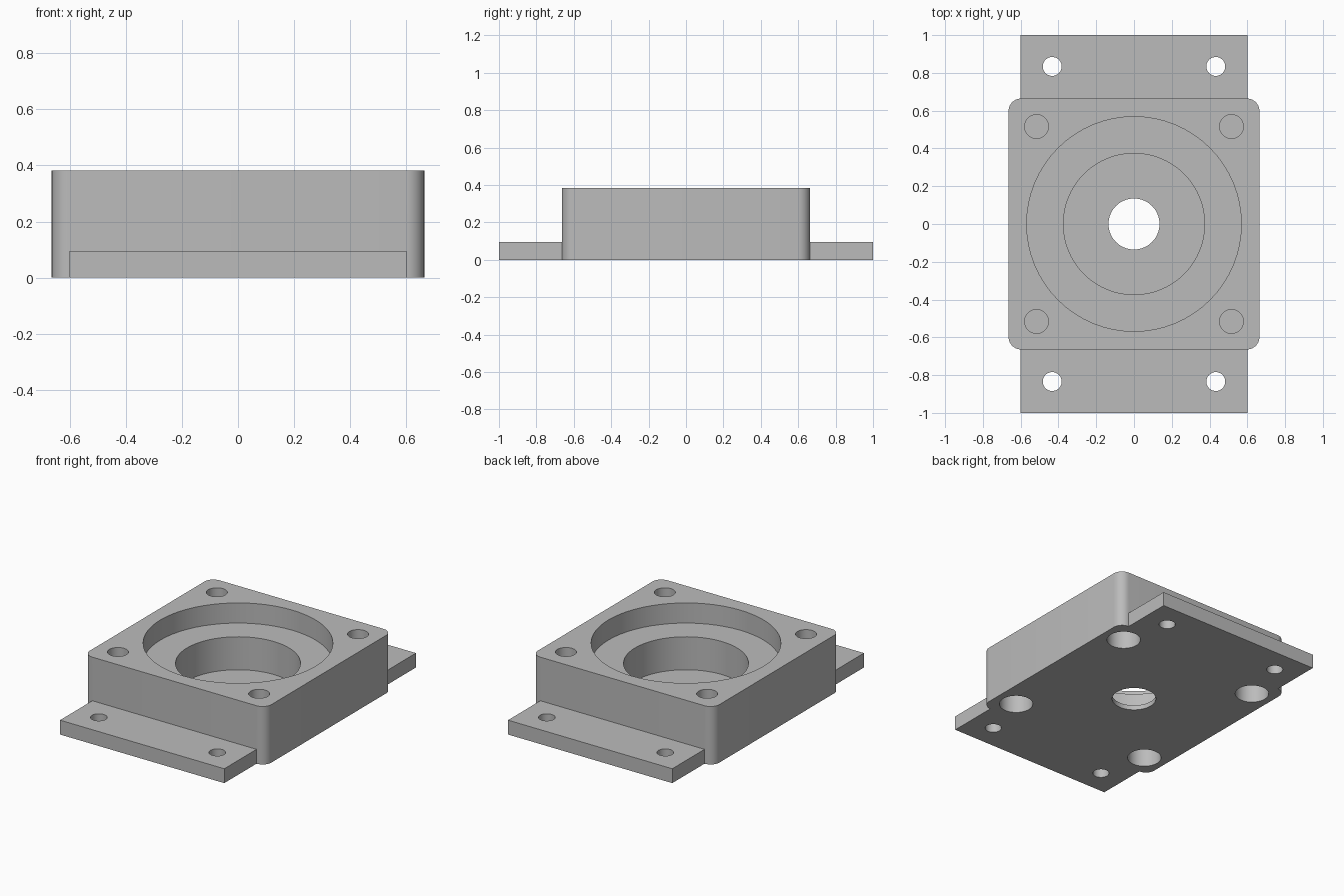
import bpy
import bmesh
import math

cube = bpy.data.objects.get("Cube")
if cube:
    bpy.data.objects.remove(cube, do_unlink=True)

HEIGHT = 0.383
BODY = 0.664
SIDES = 64

grey = bpy.data.materials.new("plain grey")
grey.use_nodes = True
colour = (0.5, 0.5, 0.5, 1)
grey.diffuse_color = colour
grey.node_tree.nodes["Principled BSDF"].inputs["Base Color"].default_value = colour


def make_object(name, bm):
    bmesh.ops.recalc_face_normals(bm, faces=bm.faces)
    mesh = bpy.data.meshes.new(name)
    bm.to_mesh(mesh)
    bm.free()
    mesh.materials.append(grey)
    obj = bpy.data.objects.new(name, mesh)
    bpy.context.collection.objects.link(obj)
    return obj


def block(name, half_x, half_y, height, corner=0):
    """Block standing on the ground, with optional rounded upright edges."""
    bm = bmesh.new()
    bmesh.ops.create_cube(bm, size=1)
    for v in bm.verts:
        v.co.x *= 2 * half_x
        v.co.y *= 2 * half_y
        v.co.z = (v.co.z + 0.5) * height
    if corner:
        upright = [e for e in bm.edges
                   if abs(e.verts[0].co.z - e.verts[1].co.z) > height / 2]
        bmesh.ops.bevel(bm, geom=upright, offset=corner, segments=8,
                        profile=0.5, affect='EDGES')
    return make_object(name, bm)


def cylinder(name, x, y, radius, bottom, top):
    bm = bmesh.new()
    bmesh.ops.create_cone(bm, cap_ends=True, segments=SIDES, radius1=radius,
                          radius2=radius, depth=top - bottom)
    bmesh.ops.translate(bm, verts=bm.verts, vec=(x, y, (top + bottom) / 2))
    return make_object(name, bm)


def combine(target, tool, operation):
    """Boolean the tool into the target, then discard the tool."""
    mod = target.modifiers.new(operation.lower(), 'BOOLEAN')
    mod.operation = operation
    mod.solver = 'EXACT'
    mod.object = tool
    bpy.ops.object.select_all(action='DESELECT')
    bpy.context.view_layer.objects.active = target
    target.select_set(True)
    bpy.ops.object.modifier_apply(modifier=mod.name)
    bpy.data.objects.remove(tool, do_unlink=True)


# Square housing on a longer mounting plate
housing = block("bearing_housing", BODY, BODY, HEIGHT, corner=0.065)
combine(housing, block("mounting_plate", 0.6, 1.0, 0.095), 'UNION')

# Stepped round recess and through bore: radius, floor height
for radius, floor in ((0.568, 0.25), (0.374, 0.032), (0.135, -0.1)):
    combine(housing, cylinder("recess_cutter", 0, 0, radius, floor, 0.5), 'DIFFERENCE')

# Corner sockets above and below, and plate screw holes: x, y, radius, bottom, top
holes = (
    (0.516, 0.516, 0.063, 0.215, 0.5),
    (0.516, 0.516, 0.103, -0.1, 0.195),
    (0.433, 0.834, 0.05, -0.1, 0.2),
)
for x, y, radius, bottom, top in holes:
    for sx in (-1, 1):
        for sy in (-1, 1):
            cutter = cylinder("hole_cutter", sx * x, sy * y, radius, bottom, top)
            combine(housing, cutter, 'DIFFERENCE')

# Smooth round walls, sharp rims
bpy.ops.object.select_all(action='DESELECT')
housing.select_set(True)
bpy.context.view_layer.objects.active = housing
bpy.ops.object.shade_smooth_by_angle(angle=math.radians(30))
